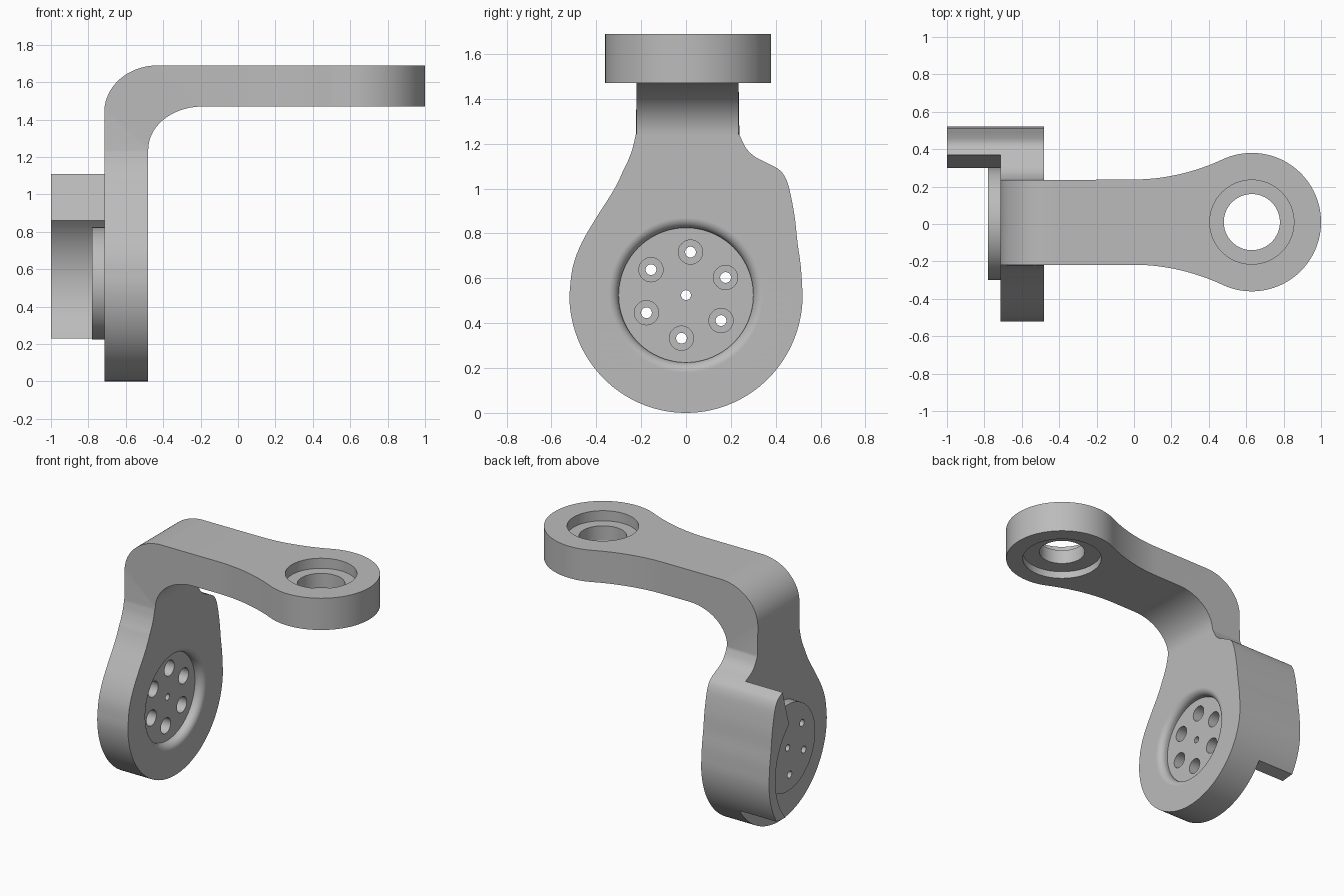
import bpy, bmesh
from math import sin, cos, pi, radians, sqrt
from mathutils import Vector, Matrix

cube = bpy.data.objects.get("Cube")
if cube:
    bpy.data.objects.remove(cube, do_unlink=True)

grey = bpy.data.materials.new("plain_grey")
grey.use_nodes = True
grey.diffuse_color = (0.5, 0.5, 0.5, 1)
grey.node_tree.nodes["Principled BSDF"].inputs["Base Color"].default_value = (0.5, 0.5, 0.5, 1)

X_OUT, X_IN = -0.715, -0.48      # upright plate faces
Z_TOP, Z_UNDER = 1.69, 1.47      # arm faces
HUB_Z, HUB_R = 0.525, 0.525      # round lower end
RING_X, RING_R, MID_Y = 0.63, 0.37, 0.01


def make_object(name, bm):
    bmesh.ops.remove_doubles(bm, verts=bm.verts, dist=1e-4)
    bmesh.ops.recalc_face_normals(bm, faces=bm.faces)
    mesh = bpy.data.meshes.new(name)
    bm.to_mesh(mesh)
    bm.free()
    mesh.materials.append(grey)
    obj = bpy.data.objects.new(name, mesh)
    bpy.context.collection.objects.link(obj)
    return obj


def lathe(name, profile, axis, centre, steps=64):
    """Closed solid of revolution from (radius, height) points along X or Z."""
    bm = bmesh.new()
    rings = []
    for r, h in profile:
        ring = []
        for i in range(steps):
            a = 2 * pi * i / steps
            u, v = r * cos(a), r * sin(a)
            co = (h, centre[0] + u, centre[1] + v) if axis == "X" else (centre[0] + u, centre[1] + v, h)
            ring.append(bm.verts.new(co))
        rings.append(ring)
    for lo, hi in zip(rings, rings[1:]):
        for i in range(steps):
            j = (i + 1) % steps
            bm.faces.new((lo[i], lo[j], hi[j], hi[i]))
    bm.faces.new(rings[0])
    bm.faces.new(rings[-1])
    return make_object(name, bm)


def combine(target, tool, operation):
    mod = target.modifiers.new(operation, "BOOLEAN")
    mod.operation, mod.object, mod.solver = operation, tool, "EXACT"
    bpy.context.view_layer.objects.active = target
    bpy.ops.object.modifier_apply(modifier=mod.name)
    bpy.data.objects.remove(tool, do_unlink=True)


def finish(obj):
    bpy.ops.object.select_all(action="DESELECT")
    obj.select_set(True)
    bpy.context.view_layer.objects.active = obj
    bpy.ops.object.shade_smooth_by_angle(angle=radians(30))
    mod = obj.modifiers.new("even_normals", "WEIGHTED_NORMAL")
    mod.keep_sharp = True


def smooth_path(points, per_segment=4):
    """Catmull-Rom curve through the points."""
    pts = [Vector(p) for p in points]
    pts = [2 * pts[0] - pts[1]] + pts + [2 * pts[-1] - pts[-2]]
    out = []
    for a, b, c, d in zip(pts, pts[1:], pts[2:], pts[3:]):
        for i in range(per_segment):
            t = i / per_segment
            out.append(0.5 * (2 * b + (c - a) * t + (2 * a - 5 * b + 4 * c - d) * t**2
                              + (3 * b - a - 3 * c + d) * t**3))
    return out + [pts[-2]]


# Upright plate outline: height, front edge, back edge
outline = []
for i in range(24):
    a = radians(-88 + 88 * i / 24)
    outline.append(Vector((HUB_Z + HUB_R * sin(a), -0.52 * cos(a), 0.52 * cos(a))))
outline += smooth_path([
    (HUB_Z, -0.52, 0.52), (0.65, -0.505, 0.512), (0.76, -0.464, 0.497),
    (0.87, -0.40, 0.485), (0.98, -0.33, 0.465), (1.04, -0.298, 0.447),
    (1.08, -0.28, 0.42), (1.11, -0.265, 0.37), (1.14, -0.252, 0.31),
    (1.18, -0.238, 0.268), (1.24, -0.224, 0.238)])

# Sweep stations: outer point, inner point, front edge, back edge
stations = [((X_OUT, z), (X_IN, z), y0, y1) for z, y0, y1 in outline]
for i in range(21):
    a = pi / 2 * i / 20
    outer = (-0.43 + (X_OUT + 0.43) * cos(a), 1.44 + (Z_TOP - 1.44) * sin(a))
    inner = (-0.19 + (X_IN + 0.19) * cos(a), 1.24 + (Z_UNDER - 1.24) * sin(a))
    stations.append((outer, inner, -0.22, 0.235))
flare_end = 0.47
arm = [(flare_end * i / 12, 0.228 + 0.105 * (i / 12) ** 2) for i in range(12)]
for i in range(37):
    a = radians(115.6 - 113.6 * i / 36)
    arm.append((RING_X + RING_R * cos(a), RING_R * sin(a)))
stations += [((x, Z_TOP), (x, Z_UNDER), MID_Y - w, MID_Y + w) for x, w in arm]

bm = bmesh.new()
loops = []
for (ox, oz), (ix, iz), y0, y1 in stations:
    loops.append([bm.verts.new(c) for c in
                  ((ox, y0, oz), (ox, y1, oz), (ix, y1, iz), (ix, y0, iz))])
for lo, hi in zip(loops, loops[1:]):
    for i in range(4):
        j = (i + 1) % 4
        bm.faces.new((lo[i], lo[j], hi[j], hi[i]))
bm.faces.new(loops[0])
bm.faces.new(loops[-1])
bracket = make_object("bracket", bm)

# Raised round boss on the outer face
hub = (0, HUB_Z)
combine(bracket, lathe("boss", [(0.30, -0.78), (0.30, -0.62)], "X", hub, 96), "UNION")

# Dished recess with a rounded lip on the inner face
dish = [(0.30, -0.54)]
for i in range(9):
    a = pi / 2 * i / 8
    dish.append((0.30 + 0.045 * (1 - cos(a)), X_IN - 0.045 * (1 - sin(a))))
dish.append((0.345, -0.4))
combine(bracket, lathe("recess_cutter", dish, "X", hub, 96), "DIFFERENCE")

# Ring of counterbored screw holes around a small centre hole
for i in range(6):
    a = radians(84 + 60 * i)
    spot = (0.193 * cos(a), HUB_Z + 0.193 * sin(a))
    screw = [(0.024, -0.9), (0.024, -0.68), (0.054, -0.68), (0.054, -0.4)]
    combine(bracket, lathe("screw_cutter", screw, "X", spot, 32), "DIFFERENCE")
combine(bracket, lathe("centre_cutter", [(0.022, -0.9), (0.022, -0.4)], "X", hub, 32), "DIFFERENCE")

# Stepped bore through the arm end
bore = [(0.26, 1.4), (0.26, 1.52), (0.15, 1.52), (0.15, 1.62), (0.225, 1.62), (0.225, 1.8)]
combine(bracket, lathe("bore_cutter", bore, "Z", (RING_X, MID_Y)), "DIFFERENCE")
finish(bracket)

# Side guard: follows the plate edge outside, concentric with the boss inside
section = [(y1, z) for z, y0, y1 in outline if 0.23 <= z <= 1.112]
for i in range(25):
    z = 0.86 - (0.86 - 0.23) * i / 24
    section.append((sqrt(0.45**2 - (z - HUB_Z) ** 2), z))
bm = bmesh.new()
face = bm.faces.new([bm.verts.new((-1, y, z)) for y, z in section])
grown = bmesh.ops.extrude_face_region(bm, geom=[face])
bmesh.ops.translate(bm, vec=(1 + X_OUT, 0, 0),
                    verts=[g for g in grown["geom"] if isinstance(g, bmesh.types.BMVert)])
finish(make_object("side_guard", bm))
